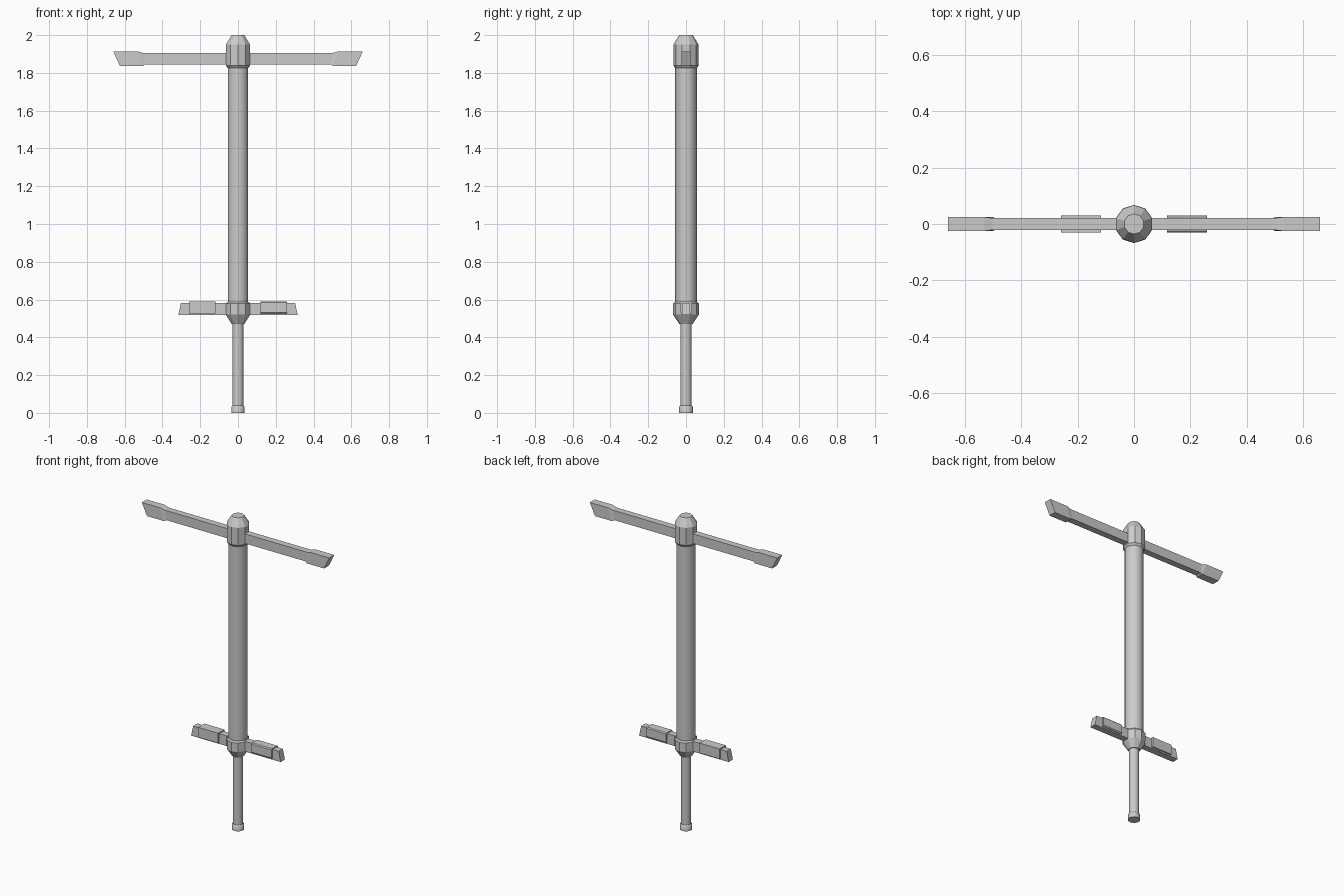
import bpy, bmesh, math

if "Cube" in bpy.data.objects:
    bpy.data.objects.remove(bpy.data.objects["Cube"])

SIDES = 10


def make(name, bm):
    bmesh.ops.recalc_face_normals(bm, faces=bm.faces)
    me = bpy.data.meshes.new(name)
    bm.to_mesh(me)
    bm.free()
    ob = bpy.data.objects.new(name, me)
    bpy.context.collection.objects.link(ob)
    return ob


def loft(name, rings):
    """Skin a list of matching point rings and cap both ends."""
    bm = bmesh.new()
    loops = [[bm.verts.new(p) for p in r] for r in rings]
    n = len(loops[0])
    for a, b in zip(loops, loops[1:]):
        for i in range(n):
            j = (i + 1) % n
            bm.faces.new((a[i], a[j], b[j], b[i]))
    bm.faces.new(loops[0])
    bm.faces.new(loops[-1])
    return make(name, bm)


def lathe(name, profile):
    """Ten-sided turned part, corners on the y axis."""
    ang = [math.tau * i / SIDES for i in range(SIDES)]
    return loft(name, [[(r * math.sin(a), r * math.cos(a), z) for a in ang]
                       for r, z in profile])


def slanted_bar(name, sections, side):
    """Rectangular bar along x; section = (x at bottom, x at top, half depth, z0, z1)."""
    return loft(name, [[(side * xb, -h, z0), (side * xb, h, z0),
                        (side * xt, h, z1), (side * xt, -h, z1)]
                       for xb, xt, h, z0, z1 in sections])


def bevelled_box(name, x0, x1, h, z0, z1, bevel, side):
    bm = bmesh.new()
    bmesh.ops.create_cube(bm, size=1)
    for v in bm.verts:
        v.co = (side * ((x0 + x1) / 2 + v.co.x * (x1 - x0)),
                v.co.y * 2 * h, (z0 + z1) / 2 + v.co.z * (z1 - z0))
    # soften only the edges running along the peg
    long_edges = [e for e in bm.edges
                  if abs(e.verts[0].co.x - e.verts[1].co.x) > 1e-4]
    bmesh.ops.bevel(bm, geom=long_edges, offset=bevel, segments=1, affect='EDGES')
    return make(name, bm)


# Upright: foot, plunger, lower collar, main tube, head
lathe("rubber_foot", [(0.037, 0), (0.037, 0.03), (0.031, 0.038)])
lathe("plunger", [(0.030, 0.02), (0.030, 0.49)])
lathe("lower_collar", [(0.035, 0.47), (0.068, 0.52), (0.068, 0.578), (0.060, 0.587)])
lathe("main_tube", [(0.057, 0.55), (0.057, 1.85)])
lathe("head_cap", [(0.057, 1.825), (0.067, 1.838), (0.067, 1.95), (0.036, 2.0)])

# Handlebar and pegs, mirrored left and right
for side, tag in ((1, "right"), (-1, "left")):
    slanted_bar("handlebar_" + tag,
                [(0.0, 0.0, 0.021, 1.845, 1.906), (0.53, 0.56, 0.021, 1.845, 1.906)], side)
    slanted_bar("hand_grip_" + tag,
                [(0.492, 0.503, 0.021, 1.845, 1.906), (0.502, 0.533, 0.025, 1.837, 1.914),
                 (0.625, 0.661, 0.025, 1.837, 1.914)], side)
    slanted_bar("foot_peg_" + tag,
                [(0.0, 0.0, 0.021, 0.518, 0.583), (0.316, 0.302, 0.021, 0.518, 0.583)], side)
    bevelled_box("peg_pad_" + tag, 0.118, 0.259, 0.031, 0.526, 0.590, 0.006, side)

# Turned parts are softly shaded, creases stay sharp
for ob in bpy.context.collection.objects:
    ob.select_set(ob.name in {"rubber_foot", "plunger", "main_tube"})
    if ob.select_get():
        bpy.context.view_layer.objects.active = ob
bpy.ops.object.shade_smooth_by_angle(angle=math.radians(40))
